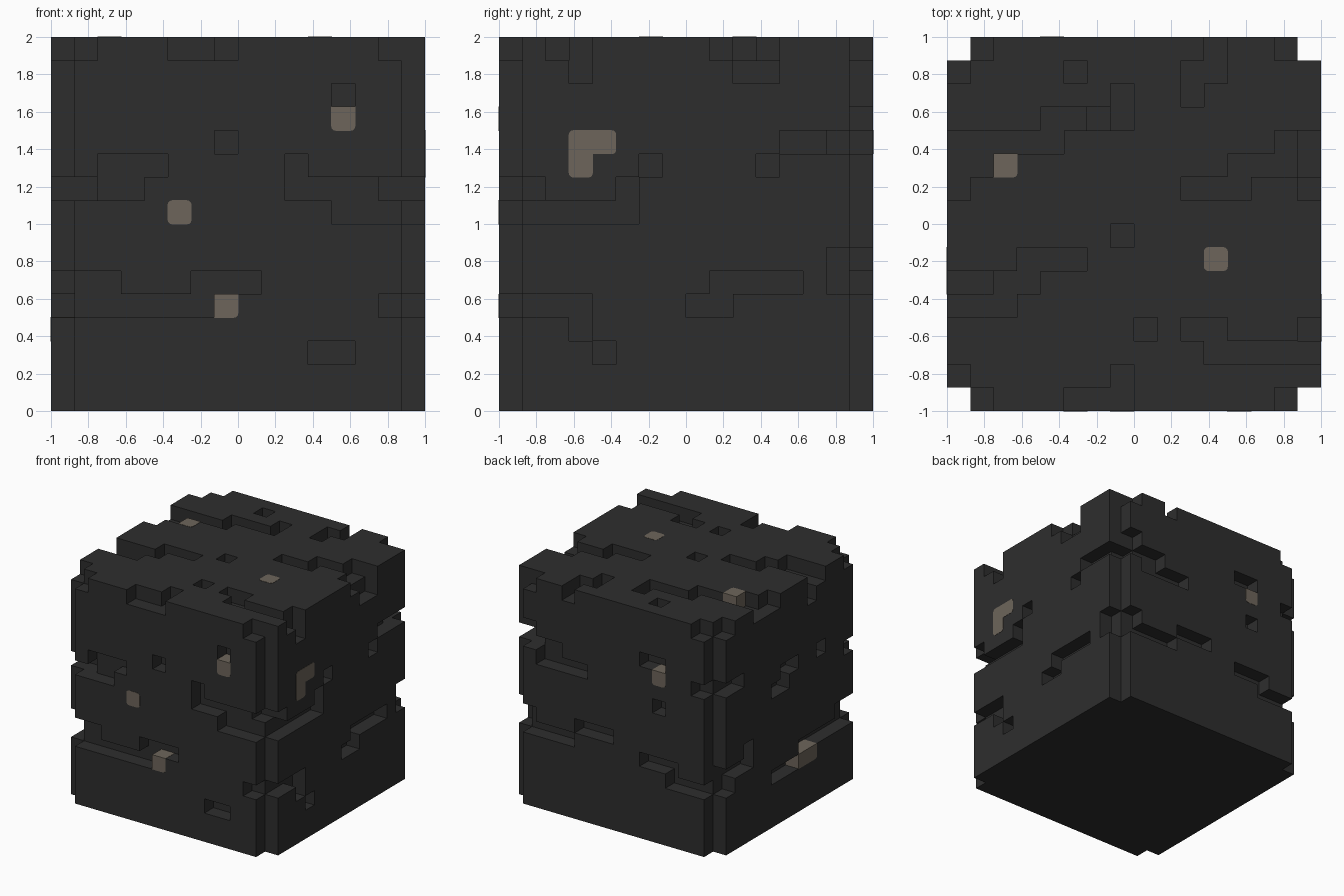
import bpy, bmesh
from mathutils import Vector

if "Cube" in bpy.data.objects:
    bpy.data.objects.remove(bpy.data.objects["Cube"], do_unlink=True)

N, S = 16, 0.125          # cells per side, cell size


def material(name, rgb):
    m = bpy.data.materials.new(name)
    m.use_nodes = True
    m.diffuse_color = (*rgb, 1)
    m.node_tree.nodes["Principled BSDF"].inputs["Base Color"].default_value = (*rgb, 1)
    return m


DARK = material("charcoal stone", (0.027, 0.027, 0.027))
TAN = material("tan stone", (0.155, 0.131, 0.104))


def to_world(c):
    return Vector((c[0] * S - 1, c[1] * S - 1, c[2] * S))


def add_object(name, bm, mat):
    me = bpy.data.meshes.new(name)
    bm.to_mesh(me)
    bm.free()
    me.materials.append(mat)
    ob = bpy.data.objects.new(name, me)
    bpy.context.collection.objects.link(ob)
    return ob


# Cracks on each side: (row, first cell, last cell), one cell deep
FRONT = [(15, 1, 1), (15, 5, 7), (15, 14, 14), (13, 12, 12), (11, 7, 7),
         (10, 2, 4), (9, 0, 3), (10, 10, 10), (9, 10, 15), (8, 12, 15),
         (5, 0, 2), (5, 6, 8), (4, 0, 6), (4, 14, 15), (2, 11, 12)]
RIGHT = [(14, 3, 3), (14, 10, 11), (11, 12, 15), (10, 11, 11), (10, 6, 6),
         (9, 0, 1), (9, 5, 5), (8, 0, 5), (6, 14, 15), (5, 14, 15),
         (5, 9, 12), (4, 8, 9), (4, 0, 3), (3, 3, 3), (2, 4, 4)]
BACK = [(12, 14, 14), (11, 12, 15), (10, 10, 13), (12, 4, 5), (9, 4, 4),
        (6, 14, 15), (5, 11, 14), (6, 8, 10), (5, 3, 5), (4, 1, 3), (11, 1, 1)]
LEFT = [(11, 13, 14), (10, 7, 8), (9, 8, 9), (10, 4, 4), (9, 1, 1),
        (5, 1, 2), (4, 1, 6), (3, 7, 9), (6, 12, 12), (5, 12, 14), (4, 14, 14)]
TOP = [(15, 1, 1), (15, 11, 11), (15, 14, 14), (14, 0, 0), (14, 5, 5),
       (14, 10, 11), (13, 10, 10), (13, 7, 7), (12, 4, 7), (11, 0, 4),
       (11, 14, 15), (10, 0, 1), (10, 12, 15), (9, 0, 0), (9, 10, 12),
       (9, 15, 15), (7, 7, 7), (6, 3, 5), (5, 0, 3), (4, 0, 2),
       (3, 8, 8), (3, 10, 11), (3, 15, 15), (2, 11, 15), (1, 0, 0),
       (1, 7, 7), (0, 5, 7)]
SIDES = [(FRONT, lambda r, c: (c, 0, r)), (BACK, lambda r, c: (c, N - 1, r)),
         (RIGHT, lambda r, c: (N - 1, c, r)), (LEFT, lambda r, c: (0, c, r)),
         (TOP, lambda r, c: (c, r, N - 1))]
# Deeper pits behind the cracks
PITS = [(1, 1, 9), (14, 1, 9), (14, 14, 11), (0, 5, 14), (1, 5, 14), (6, 12, 14)]

cells = {(x, y, z) for x in range(N) for y in range(N) for z in range(N)
         if not (x in (0, N - 1) and y in (0, N - 1))}      # notched upright edges
for runs, place in SIDES:
    for row, a, b in runs:
        cells -= {place(row, c) for c in range(a, b + 1)}
cells -= set(PITS)

# Stone block: outer skin of the remaining cells
bm = bmesh.new()
verts = {}


def vert(c):
    if c not in verts:
        verts[c] = bm.verts.new(to_world(c))
    return verts[c]


for cell in cells:
    for axis in range(3):
        u, v = (axis + 1) % 3, (axis + 2) % 3
        for side in (0, 1):
            near = list(cell)
            near[axis] += 2 * side - 1
            if tuple(near) in cells:
                continue
            ring = []
            for du, dv in ((0, 0), (1, 0), (1, 1), (0, 1)):
                p = list(cell)
                p[axis] += side
                p[u] += du
                p[v] += dv
                ring.append(vert(tuple(p)))
            bm.faces.new(ring if side else ring[::-1])
add_object("stone_block", bm, DARK)


# Tan inlays: boxes over the cells, rounded at the given corners
def inlay(name, lo, hi, axis, corners):
    b = bmesh.new()
    bmesh.ops.create_cube(b, size=1)
    p0, p1 = to_world(lo), to_world([h + 1 for h in hi])
    mid, size = (p0 + p1) / 2, p1 - p0 + Vector((0.004,) * 3)
    u, v = [a for a in range(3) if a != axis]
    edges = []
    for e in b.edges:
        m = (e.verts[0].co + e.verts[1].co) / 2
        if abs(m[axis]) < 0.01 and (1 if m[u] > 0 else -1, 1 if m[v] > 0 else -1) in corners:
            edges.append(e)
    for w in b.verts:
        w.co = Vector([w.co[i] * size[i] + mid[i] for i in range(3)])
    bmesh.ops.bevel(b, geom=edges, offset=0.025, segments=3, profile=0.5, affect='EDGES')
    add_object(name, b, TAN)


ALL = [(-1, -1), (1, -1), (-1, 1), (1, 1)]
LOWER = ALL[:2]
inlay("front_inlay_middle", (5, 0, 8), (5, 0, 8), 1, ALL)
inlay("front_inlay_upper", (12, 0, 12), (12, 0, 12), 1, LOWER)
inlay("front_inlay_lower", (7, 0, 4), (7, 0, 4), 1, [(1, -1)])
inlay("right_inlay_tall", (15, 3, 10), (15, 3, 11), 0, LOWER + [(-1, 1)])
inlay("right_inlay_short", (15, 4, 11), (15, 4, 11), 0, [(1, -1), (1, 1)])
inlay("top_inlay_edge", (2, 10, 15), (2, 10, 15), 2, [(1, -1)])
inlay("top_inlay_middle", (11, 6, 15), (11, 6, 15), 2, ALL)
inlay("back_inlay", (4, 15, 11), (4, 15, 11), 1, LOWER)
inlay("left_inlay", (0, 5, 3), (0, 6, 3), 0, [(-1, -1)])
